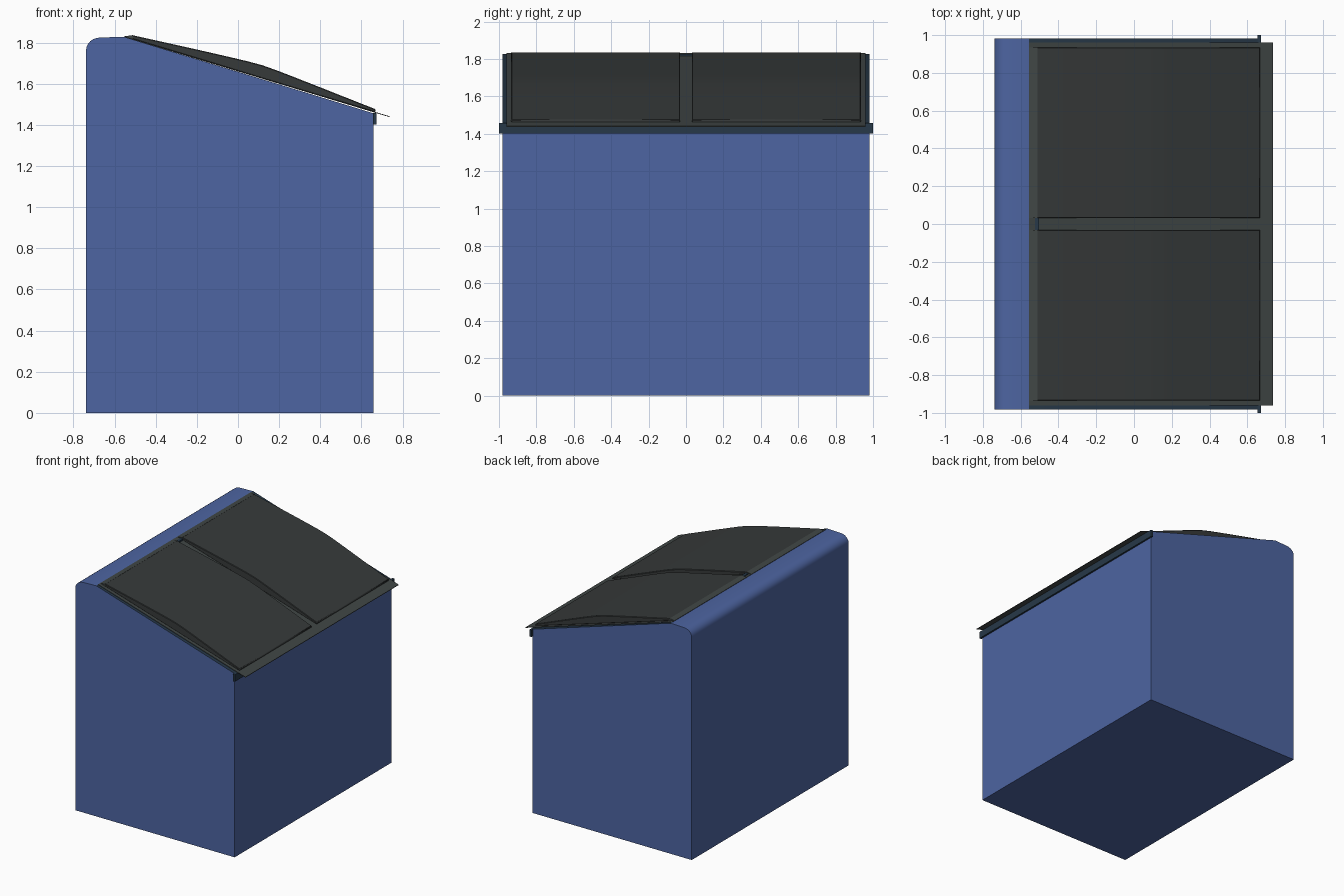
import bpy, bmesh, math
from mathutils import Vector

if "Cube" in bpy.data.objects:
    bpy.data.objects.remove(bpy.data.objects["Cube"])


def material(name, rgb):
    m = bpy.data.materials.new(name)
    m.diffuse_color = (*rgb, 1)
    m.use_nodes = True
    m.node_tree.nodes["Principled BSDF"].inputs["Base Color"].default_value = m.diffuse_color
    return m


BLUE = material("blue_plastic", (0.075, 0.13, 0.36))
NAVY = material("navy_trim", (0.02, 0.04, 0.065))
DARK = material("dark_lid", (0.037, 0.042, 0.042))
GREY = material("grey_flange", (0.052, 0.062, 0.06))


def prism(name, profile, y0, y1, mat, bevel=0, smooth=False):
    """Extrude an (x, z) profile from y0 to y1."""
    bm = bmesh.new()
    face = bm.faces.new([bm.verts.new((x, y0, z)) for x, z in profile])
    ext = bmesh.ops.extrude_face_region(bm, geom=[face])
    moved = [v for v in ext["geom"] if isinstance(v, bmesh.types.BMVert)]
    bmesh.ops.translate(bm, vec=(0, y1 - y0, 0), verts=moved)
    bmesh.ops.recalc_face_normals(bm, faces=bm.faces)
    me = bpy.data.meshes.new(name)
    bm.to_mesh(me)
    bm.free()
    me.materials.append(mat)
    ob = bpy.data.objects.new(name, me)
    bpy.context.collection.objects.link(ob)
    if bevel:
        mod = ob.modifiers.new("edge", "BEVEL")
        mod.width, mod.segments = bevel, 1
        mod.limit_method, mod.angle_limit = "ANGLE", math.radians(40)
    if smooth:
        bpy.ops.object.select_all(action="DESELECT")
        ob.select_set(True)
        bpy.context.view_layer.objects.active = ob
        bpy.ops.object.shade_smooth_by_angle(angle=math.radians(30))
    return ob


def box(name, x0, x1, y0, y1, z0, z1, mat):
    return prism(name, [(x0, z0), (x1, z0), (x1, z1), (x0, z1)], y0, y1, mat)


def lid_z(x):
    """Height of the sloping lid sheet."""
    return 1.831 - (x + 0.555) * 0.3015


# Body with a rounded back top corner and a sloping mouth
arc = [(-0.67 - 0.068 * math.sin(a), 1.764 + 0.06 * math.cos(a))
       for a in [math.radians(d) for d in (0, 15, 30, 45, 60, 75, 90)]]
body = prism("body", [(-0.738, 0), (0.658, 0), (0.658, 1.456), (-0.555, 1.828)] + arc,
             -0.982, 0.982, BLUE, smooth=True)
body.data.materials.append(NAVY)
mouth = Vector((0.293, 0, 0.956))
for p in body.data.polygons:
    if p.normal.dot(mouth) > 0.999:
        p.material_index = 1

# Trim bar under the front lip of the lid
box("front_trim_bar", 0.655, 0.672, -1.0, 1.0, 1.402, 1.457, NAVY)

# Thin sloping lid sheet that forms the flange
a, b, t = -0.555, 0.737, 0.004
prism("lid_flange", [(a, lid_z(a) - t), (b, lid_z(b) - t), (b, lid_z(b)), (a, lid_z(a))],
      -0.96, 0.96, GREY)

# Two raised lid panels and the ramp behind each
dome = [(-0.515, lid_z(-0.515) - 0.002), (0.668, lid_z(0.668) - 0.002), (0.668, 1.476),
        (0.40, 1.582), (0.26, 1.637), (0.19, 1.664), (0.12, 1.689),
        (0.05, 1.708), (-0.03, 1.727), (-0.20, 1.766), (-0.515, 1.836)]
ramp = [(-0.553, 1.826), (-0.510, 1.815), (-0.510, 1.836), (-0.553, 1.830)]
for label, s in (("left", -1), ("right", 1)):
    y0, y1 = sorted((s * 0.031, s * 0.935))
    prism("lid_panel_" + label, dome, y0, y1, DARK, bevel=0.004, smooth=True)
    prism("rear_ramp_" + label, ramp, y0, y1, GREY)

# Hinge between the panels
box("centre_hinge", -0.525, -0.503, -0.031, 0.031, 1.805, 1.828, NAVY)
